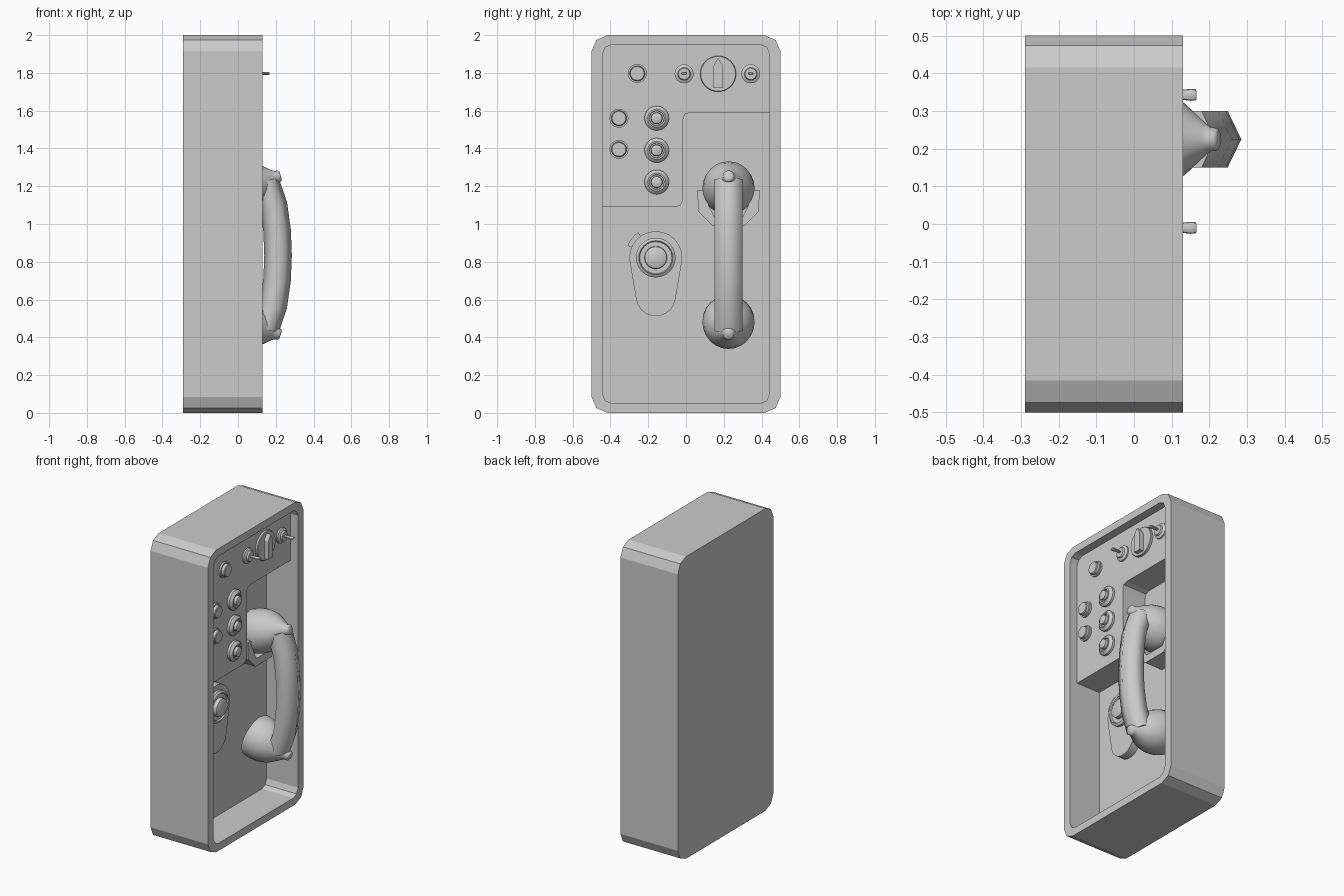
import bpy, bmesh
from math import sin, cos, pi, radians
from mathutils import Vector, Matrix

if "Cube" in bpy.data.objects:
    bpy.data.objects.remove(bpy.data.objects["Cube"])

FLOOR, PANEL, RIM, BACK = -0.10, 0.075, 0.13, -0.29


def finish(name, bm, angle=40):
    bmesh.ops.recalc_face_normals(bm, faces=bm.faces[:])
    me = bpy.data.meshes.new(name)
    bm.to_mesh(me)
    bm.free()
    ob = bpy.data.objects.new(name, me)
    bpy.context.collection.objects.link(ob)
    if angle:
        for p in me.polygons:
            p.use_smooth = True
        me.set_sharp_from_angle(angle=radians(angle))
    return ob


def bridge(bm, a, b):
    n = len(a)
    for i in range(n):
        bm.faces.new((a[i], a[(i + 1) % n], b[(i + 1) % n], b[i]))


def ring(bm, pts, x):
    return [bm.verts.new((x, y, z)) for y, z in pts]


def prism(name, pts, x0, x1, angle=0):
    """Outline in (y, z), pushed out along x."""
    bm = bmesh.new()
    a, b = ring(bm, pts, x0), ring(bm, pts, x1)
    bridge(bm, a, b)
    bm.faces.new(a)
    bm.faces.new(b)
    return finish(name, bm, angle)


def lathe(name, profile, y, z, x=0, tilt=0, n=24, flat=1, angle=35):
    """Profile of (distance along x, radius), turned around the x axis."""
    bm = bmesh.new()
    rings = [ring(bm, [(r * cos(2 * pi * i / n), r * flat * sin(2 * pi * i / n))
                       for i in range(n)], d) for d, r in profile]
    for a, b in zip(rings, rings[1:]):
        bridge(bm, a, b)
    bm.faces.new(rings[0])
    bm.faces.new(rings[-1])
    bm.transform(Matrix.Translation((x, y, z)) @ Matrix.Rotation(tilt, 4, 'Y'))
    return finish(name, bm, angle)


def rounded_rect(y0, y1, z0, z1, c):
    k = c * 0.3
    return [(y0 + c, z0), (y1 - c, z0), (y1 - k, z0 + k), (y1, z0 + c),
            (y1, z1 - c), (y1 - k, z1 - k), (y1 - c, z1), (y0 + c, z1),
            (y0 + k, z1 - k), (y0, z1 - c), (y0, z0 + c), (y0 + k, z0 + k)]


# Housing: open tray with chamfered corners
outer = rounded_rect(-0.5, 0.5, 0, 2, 0.085)
outer.insert(0, outer.pop(0))
inner = rounded_rect(-0.442, 0.442, 0.05, 1.95, 0.05)
bm = bmesh.new()
loops = [ring(bm, outer, BACK), ring(bm, outer, RIM), ring(bm, inner, RIM), ring(bm, inner, FLOOR)]
for a, b in zip(loops, loops[1:]):
    bridge(bm, a, b)
bm.faces.new(loops[0])
bm.faces.new(loops[-1])
finish("housing", bm, 0)

# Raised L-shaped control panel
prism("control_panel", [
    (-0.442, 1.09), (-0.055, 1.09), (-0.027, 1.1), (-0.015, 1.13),
    (-0.015, 1.555), (-0.007, 1.58), (0.02, 1.59), (0.442, 1.59),
    (0.442, 1.9), (0.427, 1.935), (0.392, 1.95),
    (-0.392, 1.95), (-0.427, 1.935), (-0.442, 1.9)], FLOOR - 0.005, PANEL)

# Push buttons with stepped collars
for i, z in enumerate((1.56, 1.39, 1.222)):
    lathe(f"button_{i}", [(-.005, .065), (.015, .065), (.03, .048), (.03, .04), (.022, .038),
                          (.022, .031), (.042, .029), (.045, .024)], -0.155, z, PANEL)

# Small indicator lamps
for i, (y, z) in enumerate(((-0.355, 1.56), (-0.355, 1.395), (-0.258, 1.797))):
    lathe(f"lamp_{i}", [(-.005, .05), (.012, .05), (.012, .041), (.03, .04), (.034, .036)],
          y, z, PANEL)

# Toggle switches
for i, y in enumerate((-0.01, 0.343)):
    lathe(f"switch_base_{i}", [(-.005, .05), (.01, .05), (.018, .034), (.028, .03), (.028, .012)],
          y, 1.795, PANEL)
    lathe(f"switch_lever_{i}", [(.02, .009), (.075, .016), (.088, .015), (.091, .011)],
          y, 1.797, PANEL, n=12, flat=0.5)

# Rotary selector
lathe("selector_dial", [(-.005, .095), (.012, .095), (.016, .092)], 0.17, 1.795, PANEL, n=32)
prism("selector_pointer", [(.145, 1.72), (.195, 1.72), (.195, 1.84), (.17, 1.878), (.145, 1.84)],
      PANEL, PANEL + 0.045)

# Coin plate: teardrop outline from two arcs
cy, cz = -0.16, 0.822
drop = [(cy + .14 * cos(t), cz + .14 * sin(t)) for t in [pi * i / 12 for i in range(-1, 14)]]
drop += [(cy + .105 * cos(t), .617 + .105 * sin(t)) for t in [pi + pi * (i + .5) / 10 for i in range(10)]]
prism("coin_plate", drop, FLOOR - 0.005, -0.045, 35)
arc = [radians(125 + 8 * i) for i in range(5)]
prism("coin_lever", [(cy + .12 * cos(t), cz + .12 * sin(t)) for t in arc] +
      [(cy + .163 * cos(t), cz + .163 * sin(t)) for t in reversed(arc)], FLOOR, -0.055)
lathe("coin_knob", [(-.05, .105), (-.03, .105), (-.02, .09), (-.03, .085), (-.03, .06),
                    (-.005, .058), (.002, .045)], cy, cz)

# Handset cradle: U-shaped hook
half = [(.165, 1.18), (.16, 1.065), (.085, .99)]
hollow = [(.075, 1.04), (.105, 1.1), (.125, 1.18)]
c = 0.225
prism("cradle", [(c + y, z) for y, z in half] + [(c - y, z) for y, z in reversed(half)] +
      [(c - y, z) for y, z in reversed(hollow)] + [(c + y, z) for y, z in hollow],
      FLOOR - 0.005, 0.03)

# Handset cups, mirrored about the middle of the handle
bell = [(0, .11), (.005, .13), (.015, .137), (.06, .138), (.11, .13), (.165, .106), (.205, .073),
        (.24, .042), (.255, .032), (.272, .03), (.278, .02)]
mid = 0.835
for name, s in (("earpiece", 1), ("mouthpiece", -1)):
    lathe(name, bell, c, mid + s * 0.34, -0.04, tilt=-s * radians(17), angle=60)

# Curved six-sided handle
side = [(.145, .39), (.188, .265), (.207, .13)]
path = [Vector((x, c, mid - d)) for x, d in side] + [Vector((.212, c, mid))]
path += [Vector((x, c, mid + d)) for x, d in reversed(side)]
bm = bmesh.new()
rings = []
for i, p in enumerate(path):
    t = (path[min(i + 1, 6)] - path[max(i - 1, 0)]).normalized()
    nrm = Vector((t.z, 0, -t.x))
    rings.append([bm.verts.new(p + nrm * .073 * cos(k * pi / 3) + Vector((0, .087 * sin(k * pi / 3), 0)))
                  for k in range(6)])
for a, b in zip(rings, rings[1:]):
    bridge(bm, a, b)
bm.faces.new(rings[0])
bm.faces.new(rings[-1])
finish("handset_handle", bm, 65)
